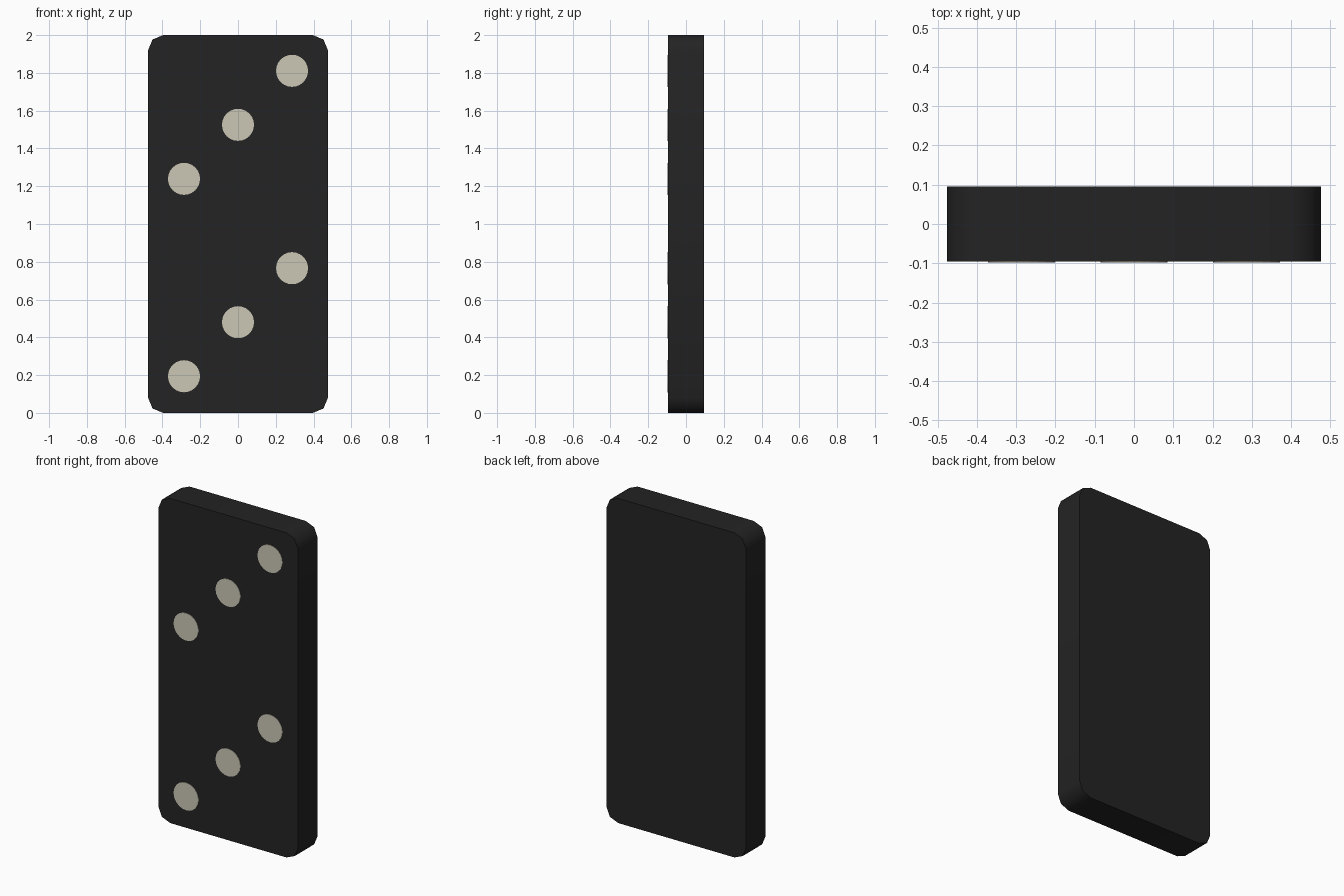
import bpy, bmesh, math
from mathutils import Matrix

if "Cube" in bpy.data.objects:
    bpy.data.objects.remove(bpy.data.objects["Cube"])

W, T, H = 0.952, 0.19, 2.0
R = 0.08          # corner radius
PIP_R = 0.085
PIP_T = 0.003


def material(name, rgb):
    m = bpy.data.materials.new(name)
    m.diffuse_color = (*rgb, 1)
    m.use_nodes = True
    m.node_tree.nodes["Principled BSDF"].inputs["Base Color"].default_value = m.diffuse_color
    return m


def finish(bm, name, mat):
    bmesh.ops.recalc_face_normals(bm, faces=bm.faces)
    me = bpy.data.meshes.new(name)
    bm.to_mesh(me)
    bm.free()
    me.materials.append(mat)
    ob = bpy.data.objects.new(name, me)
    bpy.context.collection.objects.link(ob)
    return ob


black = material("matte black", (0.017, 0.017, 0.017))
ivory = material("ivory", (0.60, 0.57, 0.46))

# Tile body: upright slab outline with two-segment rounded corners
bm = bmesh.new()
outline = []
corners = [(1, 1, 0), (-1, 1, 90), (-1, -1, 180), (1, -1, 270)]
for sx, sz, start in corners:
    for k in range(3):
        a = math.radians(start + 45 * k)
        x = sx * (W / 2 - R) + R * math.cos(a)
        z = H / 2 + sz * (H / 2 - R) + R * math.sin(a)
        outline.append(bm.verts.new((x, -T / 2, z)))
face = bm.faces.new(outline)
ext = bmesh.ops.extrude_face_region(bm, geom=[face], use_keep_orig=True)
for v in ext["geom"]:
    if isinstance(v, bmesh.types.BMVert):
        v.co.y = T / 2
body = finish(bm, "tile_body", black)
bpy.context.view_layer.objects.active = body
body.select_set(True)
bpy.ops.object.shade_smooth_by_angle(angle=math.radians(50))

# Pips: three on a diagonal in each half, as thin discs on the front
for half, zc in (("lower", 0.48), ("upper", 1.525)):
    for i in (-1, 0, 1):
        bm = bmesh.new()
        place = (Matrix.Translation((i * 0.286, -T / 2 - PIP_T / 2 + 0.0005, zc + i * 0.286))
                 @ Matrix.Rotation(math.pi / 2, 4, 'X'))
        bmesh.ops.create_cone(bm, cap_ends=True, segments=24, radius1=PIP_R,
                              radius2=PIP_R, depth=PIP_T, matrix=place)
        finish(bm, f"{half}_pip_{i + 2}", ivory)
